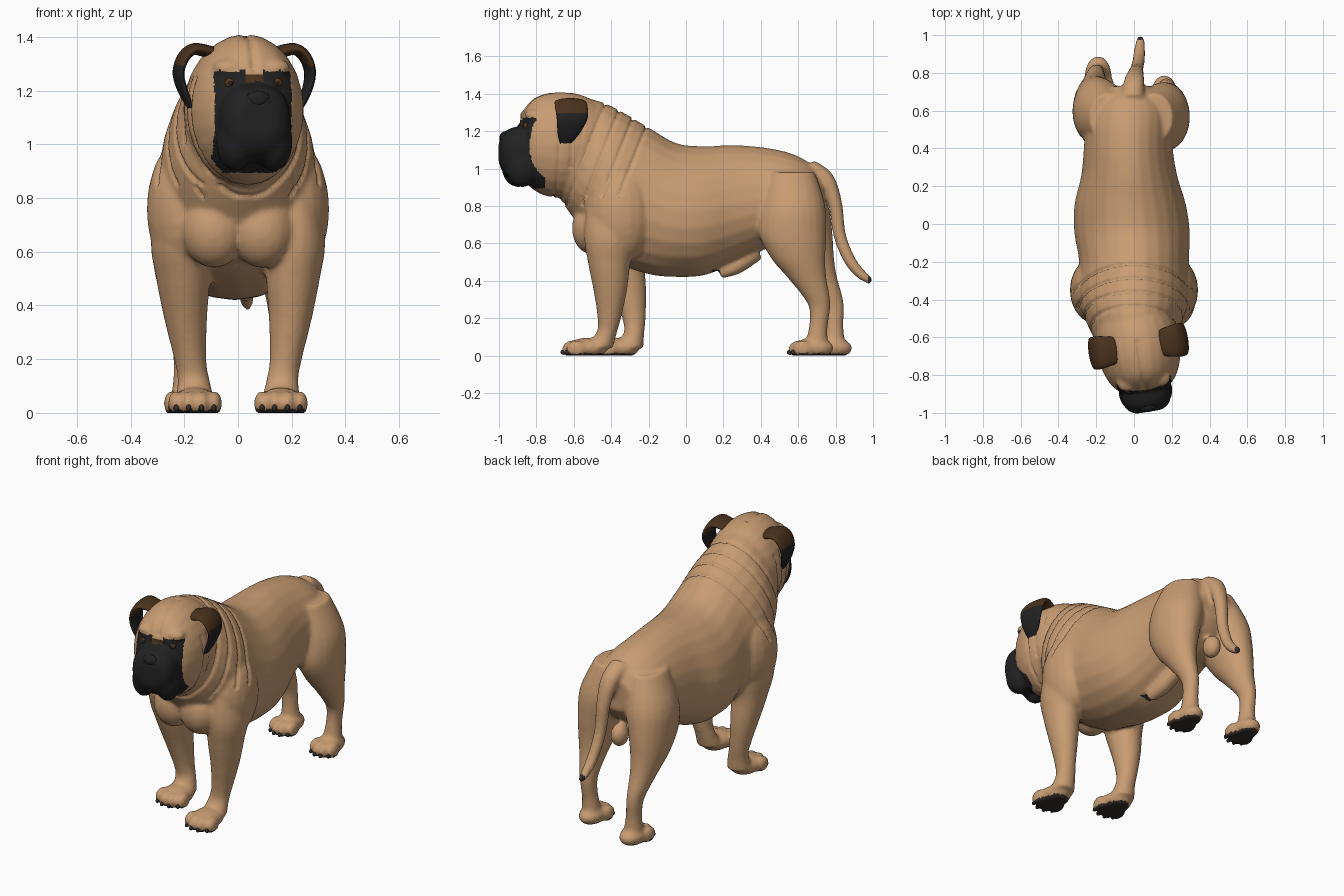
import bpy, bmesh, math
from mathutils import Matrix, Vector

if "Cube" in bpy.data.objects:
    bpy.data.objects.remove(bpy.data.objects["Cube"])


def make_material(name, colour):
    mat = bpy.data.materials.new(name)
    mat.use_nodes = True
    rgba = (*colour, 1)
    mat.diffuse_color = rgba
    mat.node_tree.nodes["Principled BSDF"].inputs["Base Color"].default_value = rgba
    return mat


fawn = make_material("fawn_coat", (.58, .335, .172))
black = make_material("black_mask", (.016, .016, .017))
brown = make_material("brown_hair", (.07, .032, .012))
sole = make_material("dark_pads", (.035, .028, .024))
iris = make_material("eye_brown", (.1, .04, .012))

X, Y, Z = Vector((1, 0, 0)), Vector((0, 1, 0)), Vector((0, 0, 1))
STEPS, SIDES = 4, 24


def smooth_path(rows):
    """Catmull-Rom interpolation of all the columns of a section table."""
    out = []
    for i in range(len(rows) - 1):
        quad = [Vector(rows[min(max(i + k, 0), len(rows) - 1)]) for k in (-1, 0, 1, 2)]
        a, b, c, d = quad
        for s in range(STEPS):
            t = s / STEPS
            out.append((b * 2 + (c - a) * t + (a * 2 - b * 5 + c * 4 - d) * t ** 2
                        + (b * 3 - a - c * 3 + d) * t ** 3) / 2)
    out.append(Vector(rows[-1]))
    return out


def loft(bm, rows, u, v=None, egg=0, power=1):
    """Closed skin through sections of (x, y, z, radius along u, radius along v)."""
    path = smooth_path(rows)
    centres = [Vector(p[:3]) for p in path]
    rings = []
    for i, p in enumerate(path):
        tangent = centres[min(i + 1, len(path) - 1)] - centres[max(i - 1, 0)]
        w = v or tangent.cross(u).normalized()
        ring = []
        for k in range(SIDES):
            a = math.tau * k / SIDES
            c = math.copysign(abs(math.cos(a)) ** power, math.cos(a))
            s = math.copysign(abs(math.sin(a)) ** power, math.sin(a))
            ring.append(bm.verts.new(centres[i] + u * (p[3] * c * (1 - egg * s)) + w * (p[4] * s)))
        rings.append(ring)
    faces = [bm.faces.new(rings[0]), bm.faces.new(rings[-1][::-1])]
    for a, b in zip(rings, rings[1:]):
        for k in range(SIDES):
            n = (k + 1) % SIDES
            faces.append(bm.faces.new((a[k], b[k], b[n], a[n])))
    bmesh.ops.recalc_face_normals(bm, faces=faces)


def trunk(bm, rows, **options):
    """Loft along y through sections of (x, y, bottom, top, half width)."""
    loft(bm, [(x, y, (lo + hi) / 2, w, (hi - lo) / 2) for x, y, lo, hi, w in rows], X, Z, **options)


def ball(bm, centre, radii):
    bmesh.ops.create_uvsphere(bm, u_segments=20, v_segments=14, radius=1,
                              matrix=Matrix.Translation(centre) @ Matrix.Diagonal((*radii, 1)))


def finish(bm, name, *mats):
    mesh = bpy.data.meshes.new(name)
    bm.to_mesh(mesh)
    bm.free()
    obj = bpy.data.objects.new(name, mesh)
    bpy.context.collection.objects.link(obj)
    for mat in mats:
        mesh.materials.append(mat)
    mesh.shade_smooth()
    return obj


# The head is modelled facing forward, then turned slightly to its left
pivot = Matrix.Translation((0, -.5, 0))
turn = pivot @ Matrix.Rotation(math.radians(9), 4, 'Z') @ pivot.inverted()
unturn = turn.inverted()

# Head: skull, boxy muzzle, hanging lips and brows
head = bmesh.new()
trunk(head, [(0, -.45, .9, 1.34, .18), (0, -.55, .86, 1.39, .215), (0, -.65, .845, 1.41, .22),
             (0, -.74, .85, 1.405, .21), (0, -.81, .88, 1.38, .185), (0, -.86, .93, 1.33, .15),
             (0, -.885, 1, 1.28, .1)])
trunk(head, [(0, -.78, .93, 1.2, .13), (0, -.86, .93, 1.225, .135), (0, -.93, .94, 1.22, .13),
             (0, -.975, .97, 1.195, .11), (0, -1, 1.02, 1.15, .07)], power=.8)
for side in (1, -1):
    ball(head, (side * .073, -.89, 1.01), (.07, .09, .11))
    ball(head, (side * .085, -.83, 1.285), (.06, .05, .035))
head_mesh = bpy.data.meshes.new("head_parts")
head.to_mesh(head_mesh)
head.free()
head_mesh.transform(turn)

# Torso from throat to rump
body = bmesh.new()
body.from_mesh(head_mesh)
bpy.data.meshes.remove(head_mesh)
trunk(body, [(.01, -.68, .85, 1.3, .13), (0, -.62, .76, 1.37, .2), (0, -.5, .6, 1.37, .26),
             (0, -.38, .5, 1.325, .295), (0, -.2, .435, 1.22, .29), (-.01, -.05, .42, 1.135, .305),
             (-.02, .1, .43, 1.12, .295), (-.025, .25, .49, 1.125, .255), (-.03, .4, .56, 1.115, .235),
             (-.025, .55, .6, 1.085, .23), (-.02, .66, .66, 1.03, .19), (-.02, .73, .75, .95, .11)],
      egg=.12)

# Tail, sheath and groin
loft(body, [(-.01, .66, 1, .06, .05), (0, .75, .94, .055, .045), (.01, .8, .8, .042, .037),
            (.015, .82, .65, .035, .034), (.025, .87, .52, .033, .032), (.03, .93, .44, .029, .028),
            (.035, .99, .395, .018, .018)], X)
loft(body, [(-.01, .38, .56, .05, .05), (.01, .27, .48, .05, .045), (.03, .18, .44, .03, .03)], X)
ball(body, (-.02, .68, .58), (.05, .06, .07))

# Legs: the left front leg and left hind leg stand further forward
front_leg = [(.2, -.36, .88, .09, .16), (.215, -.4, .65, .11, .145), (.205, -.41, .5, .1, .115),
             (.195, -.405, .35, .08, .09), (.178, -.41, .2, .06, .063), (.165, -.425, .12, .06, .055),
             (.16, -.47, .04, .075, .08)]
hind_leg = [(.12, .56, .98, .1, .13), (.16, .57, .8, .14, .175), (.185, .57, .65, .125, .18),
            (.195, .6, .52, .1, .145), (.195, .645, .42, .075, .105), (.19, .695, .32, .055, .073),
            (.185, .715, .25, .045, .056), (.18, .707, .15, .045, .05), (.175, .695, .04, .06, .065)]
claws = bmesh.new()


def stand(rows, side, shift, paw_y, size, offset):
    """One leg with a four-toed paw; the shift grows toward the ground."""
    top = rows[0][2]
    slide = lambda z: shift * (1 - z / top)
    loft(body, [(side * x + offset, y + slide(z), z, rx, ry) for x, y, z, rx, ry in rows], X, Y)
    x, y = side * rows[-1][0] + offset, paw_y + shift
    ball(body, (x, y, .04), (.085 * size, .11, .055))
    for toe in (-.07, -.024, .024, .07):
        reach = y - .09 + abs(toe) * .5
        ball(body, (x + toe * size, reach, .035), (.031 * size, .055, .047))
        ball(claws, (x + toe * size, reach - .045, .018), (.01, .018, .014))


for side, front_shift, hind_shift in ((1, 0, 0), (-1, .17, .1)):
    stand(front_leg, side, front_shift, -.53, 1, 0)
    stand(hind_leg, side, hind_shift, .68, .85, -.015)
    # Shoulder and breast muscles
    ball(body, (side * .2, -.35, .76), (.14, .18, .26))
    ball(body, (side * .09, -.5, .68), (.12, .11, .14))

# Fuse the parts into one soft skin
dog = finish(body, "body", fawn, black, brown, sole)
remesh = dog.modifiers.new("fuse", 'REMESH')
remesh.mode = 'VOXEL'
remesh.voxel_size = .011
soften = dog.modifiers.new("soften", 'SMOOTH')
soften.factor, soften.iterations = .5, 7
fused = bpy.data.meshes.new_from_object(dog.evaluated_get(bpy.context.evaluated_depsgraph_get()))
dog.modifiers.clear()
dog.data = fused
fused.materials.clear()
for mat in (fawn, black, brown, sole):
    fused.materials.append(mat)


def crease(phase, period):
    return max(0, math.cos(math.tau * phase / period)) ** 6


# Skin folds on neck, cheeks and forehead, and flat feet
normals = [v.normal.copy() for v in fused.vertices]
for v, normal in zip(fused.vertices, normals):
    local = unturn @ v.co
    slant = v.co.y - .4 * (v.co.z - 1.3)
    depth = 0
    if -.5 < slant < -.14 and v.co.z > .85:
        depth = .012 * crease(slant, .09)
    elif -.76 < local.y < -.58 and local.z < 1.25 and v.co.z > .8:
        depth = .011 * crease(local.y, .065)
    if abs(local.x) < .02 and local.z > 1.28 and local.y < -.62:
        depth = .012 * (1 - abs(local.x) / .02)
    v.co -= normal * depth
    v.co.z = max(v.co.z, 0)

# Dark mask, brown bridge, pads and tail tip
for face in fused.polygons:
    p = unturn @ face.center
    shade = 0
    if p.y < -.77 - .16 * (p.z - .9) and .895 < p.z < 1.275 and abs(p.x) < .145:
        shade = 1
        if abs(p.x) < .035 and p.z > 1.235:
            shade = 2 if p.z < 1.26 else 0
    elif face.center.z < .012 or face.center.y > .975:
        shade = 3
    elif .14 < face.center.y < .185 and face.center.z < .46 and abs(face.center.x - .03) < .04:
        shade = 3
    face.material_index = shade
fused.shade_smooth()
finish(claws, "claws", sole)

# Folded ears, brown at the root and black below
for side, label in ((1, "left"), (-1, "right")):
    bm = bmesh.new()
    loft(bm, [(side * x, y, z, wide, thick) for x, y, z, wide, thick in (
        (.12, -.65, 1.34, .07, .025), (.19, -.65, 1.355, .085, .022), (.232, -.65, 1.32, .088, .02),
        (.248, -.65, 1.26, .082, .018), (.23, -.665, 1.19, .06, .016), (.2, -.68, 1.125, .025, .01))], Y)
    bm.transform(turn)
    ear = finish(bm, label + "_ear", black, brown)
    for face in ear.data.polygons:
        face.material_index = int(face.center.z > 1.295)

    # Eye with a dark pupil
    for part, mat, y, r in (("_eye", iris, -.866, .021), ("_pupil", black, -.882, .009)):
        bm = bmesh.new()
        ball(bm, (side * .088, y, 1.228), (r, r, r))
        bm.transform(turn)
        finish(bm, label + part, mat)

# Broad nose with nostril wings
bm = bmesh.new()
ball(bm, (0, -.97, 1.165), (.05, .032, .035))
for side in (1, -1):
    ball(bm, (side * .033, -.97, 1.155), (.025, .028, .024))
bm.transform(turn)
finish(bm, "nose", black)
